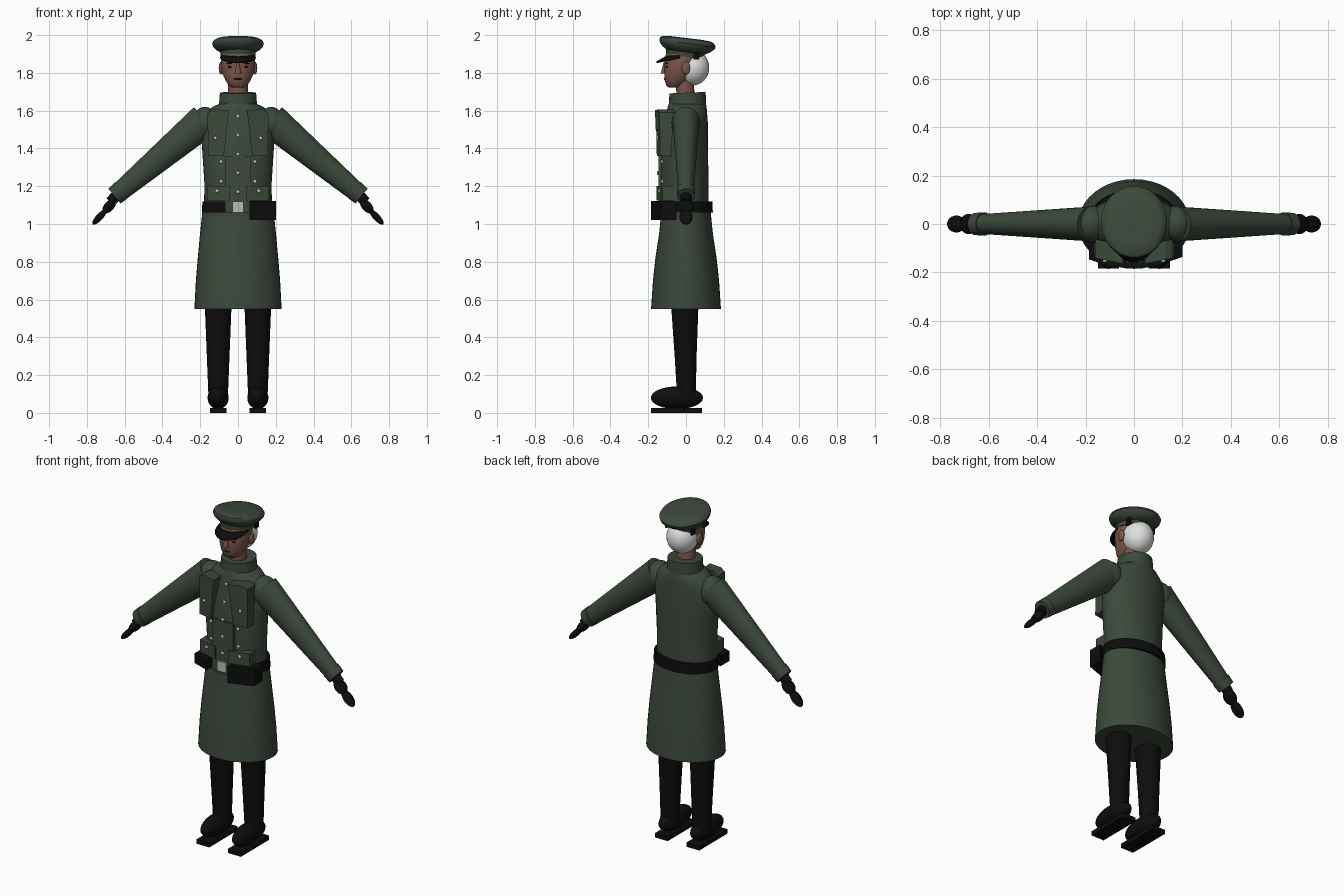
import bpy, bmesh, math
from mathutils import Vector, Matrix

old = bpy.data.objects.get("Cube")
if old:
    bpy.data.objects.remove(old, do_unlink=True)


def material(name, rgb, rough=0.8):
    m = bpy.data.materials.new(name)
    m.use_nodes = True
    m.diffuse_color = (*rgb, 1)
    bsdf = m.node_tree.nodes["Principled BSDF"]
    bsdf.inputs["Base Color"].default_value = (*rgb, 1)
    bsdf.inputs["Roughness"].default_value = rough
    return m


GREEN = material("coat green", (0.045, 0.066, 0.044))
BLACK = material("leather black", (0.004, 0.004, 0.004))
SKIN = material("skin", (0.2, 0.095, 0.068))
WHITE = material("white hair", (0.75, 0.75, 0.75))
SILVER = material("silver", (0.5, 0.5, 0.48))
DARK = material("face dark", (0.012, 0.012, 0.02))
SIDES = ((1, "left"), (-1, "right"))


def finish(name, bm, mat, angle=40):
    bmesh.ops.recalc_face_normals(bm, faces=bm.faces)
    mesh = bpy.data.meshes.new(name)
    bm.to_mesh(mesh)
    bm.free()
    mesh.materials.append(mat)
    mesh.polygons.foreach_set("use_smooth", [True] * len(mesh.polygons))
    mesh.set_sharp_from_angle(angle=math.radians(angle))
    ob = bpy.data.objects.new(name, mesh)
    bpy.context.collection.objects.link(ob)
    return ob


def loft(name, rings, mat, x=0, tilt=0, segs=40):
    """Stack of ellipses: (z, centre y, radius x, radius y)."""
    bm = bmesh.new()
    loops = []
    for z, cy, rx, ry in rings:
        loop = []
        for i in range(segs):
            a = math.tau * i / segs
            y = cy + ry * math.sin(a)
            loop.append(bm.verts.new((x + rx * math.cos(a), y, z - tilt * y)))
        loops.append(loop)
    for a, b in zip(loops, loops[1:]):
        for i in range(segs):
            j = (i + 1) % segs
            bm.faces.new((a[i], a[j], b[j], b[i]))
    bm.faces.new(loops[0])
    bm.faces.new(loops[-1])
    return finish(name, bm, mat)


def limb(name, p, q, r0, r1, mat, flat=1.0):
    """Tapered tube from p to q, flattened along y."""
    p, q = Vector(p), Vector(q)
    length = (q - p).length
    ob = loft(name, [(0, 0, r0, r0 * flat), (length, 0, r1, r1 * flat)], mat)
    side = Vector((0, 1, 0))
    d = (q - p).normalized()
    frame = Matrix((side.cross(d), side, d)).transposed().to_4x4()
    ob.data.transform(Matrix.Translation(p) @ frame)
    return ob


def ball(name, c, r, mat, turn=0.0):
    bm = bmesh.new()
    bmesh.ops.create_uvsphere(bm, u_segments=28, v_segments=16, radius=1)
    m = Matrix.Translation(c) @ Matrix.Rotation(turn, 4, "Y") @ Matrix.Diagonal((*r, 1))
    bmesh.ops.transform(bm, matrix=m, verts=bm.verts)
    return finish(name, bm, mat)


def prism(name, outline, y0, y1, mat, slant=0.0):
    """Front-facing plate from an x-z outline, swept back towards its outer edge."""
    bm = bmesh.new()
    inner = min(abs(x) for x, z in outline)
    sets = [[bm.verts.new((x, y + slant * (abs(x) - inner), z)) for x, z in outline]
            for y in (y0, y1)]
    bm.faces.new(sets[0])
    bm.faces.new(sets[1])
    for i in range(len(outline)):
        j = (i + 1) % len(outline)
        bm.faces.new((sets[0][i], sets[0][j], sets[1][j], sets[1][i]))
    return finish(name, bm, mat, 20)


def box(name, x0, x1, z0, z1, y0, y1, mat, slant=0.0):
    return prism(name, [(x0, z0), (x1, z0), (x1, z1), (x0, z1)], y0, y1, mat, slant)


# Coat
loft("coat_skirt", [(0.55, 0, 0.231, 0.185), (0.7, 0, 0.223, 0.175), (0.82, 0, 0.213, 0.162),
                    (0.95, 0, 0.201, 0.142), (1.07, 0, 0.188, 0.13)], GREEN)
loft("coat_body", [(1.04, -0.01, 0.183, 0.13), (1.2, -0.01, 0.177, 0.13),
                   (1.4, -0.012, 0.19, 0.128), (1.53, 0, 0.195, 0.116),
                   (1.585, 0.004, 0.175, 0.108), (1.62, 0.006, 0.135, 0.103),
                   (1.64, 0.006, 0.09, 0.096)], GREEN)
loft("collar", [(1.61, 0.008, 0.105, 0.1), (1.64, 0.008, 0.1, 0.098),
                (1.695, 0.008, 0.096, 0.096)], GREEN, tilt=-0.04)
box("coat_front_panel", -0.07, 0.07, 1.06, 1.36, -0.146, -0.08, GREEN)

# Belt with buckle and pouches
loft("belt", [(1.06, 0, 0.192, 0.142), (1.12, 0, 0.188, 0.14)], BLACK)
box("belt_buckle", -0.03, 0.03, 1.06, 1.12, -0.156, -0.13, SILVER)
box("large_pouch", 0.06, 0.2, 1.02, 1.122, -0.185, -0.1, BLACK, 0.35)
box("small_pouch", -0.185, -0.08, 1.06, 1.12, -0.183, -0.1, BLACK, 0.35)

# Buttons down the middle
for i in range(5):
    z = 1.57 - 0.1 * i
    y = -0.148 + 0.17 * max(0, z - 1.36)
    ball(f"middle_button_{i + 1}", (0, y, z), (0.01, 0.006, 0.01), SILVER)

for s, side in SIDES:
    # Pockets and their buttons
    prism(f"{side}_chest_pocket", [(s * 0.075, 1.36), (s * 0.16, 1.36), (s * 0.158, 1.59),
                                   (s * 0.13, 1.605), (s * 0.048, 1.6)],
          -0.16, -0.085, GREEN, 0.2)
    prism(f"{side}_chest_flap", [(s * 0.062, 1.5), (s * 0.162, 1.5), (s * 0.16, 1.59),
                                 (s * 0.13, 1.607), (s * 0.046, 1.602)],
          -0.164, -0.1, GREEN, 0.2)
    box(f"{side}_hip_pocket", s * 0.045, s * 0.165, 1.125, 1.2, -0.156, -0.08, GREEN, 0.25)
    for i, (x, y, z) in enumerate([(0.12, -0.152, 1.455), (0.09, -0.128, 1.33),
                                   (0.09, -0.125, 1.225), (0.11, -0.142, 1.175)]):
        ball(f"{side}_button_{i + 1}", (s * x, y, z), (0.01, 0.007, 0.01), SILVER)

    # Arm, glove and fingers
    ball(f"{side}_shoulder", (s * 0.175, 0, 1.535), (0.07, 0.076, 0.085), GREEN)
    limb(f"{side}_sleeve", (s * 0.175, 0, 1.55), (s * 0.63, 0, 1.167), 0.09, 0.051,
         GREEN, 0.8)
    limb(f"{side}_cuff", (s * 0.618, 0, 1.178), (s * 0.654, 0, 1.148), 0.054, 0.051,
         GREEN, 0.9)
    limb(f"{side}_wrist", (s * 0.64, 0, 1.155), (s * 0.675, 0, 1.117), 0.03, 0.028, BLACK)
    ball(f"{side}_palm", (s * 0.682, 0, 1.094), (0.026, 0.042, 0.046), BLACK, -s * 0.75)
    ball(f"{side}_fingers", (s * 0.733, 0, 1.037), (0.018, 0.035, 0.053), BLACK, -s * 0.75)

    # Leg and boot
    x = s * 0.105
    loft(f"{side}_leg", [(0.1, 0.002, 0.052, 0.05), (0.3, -0.002, 0.06, 0.058),
                         (0.6, -0.007, 0.072, 0.074)], BLACK, x=x)
    ball(f"{side}_heel", (x, 0.002, 0.085), (0.055, 0.055, 0.055), BLACK)
    ball(f"{side}_boot", (x, -0.048, 0.08), (0.056, 0.138, 0.06), BLACK)
    box(f"{side}_sole", x - 0.043, x + 0.043, 0, 0.025, -0.184, 0.085, BLACK)

    # Side features of the head
    ball(f"{side}_ear", (s * 0.09, 0, 1.825), (0.012, 0.022, 0.034), SKIN)
    ball(f"{side}_eye", (s * 0.038, -0.1, 1.832), (0.015, 0.008, 0.006), DARK)
    ball(f"{side}_eyebrow", (s * 0.04, -0.102, 1.852), (0.022, 0.008, 0.004), DARK, s * 0.2)
    box(f"{side}_cap_strap", s * 0.078, s * 0.092, 1.87, 1.91, 0.04, 0.07, BLACK)

# Head
loft("neck", [(1.66, 0, 0.052, 0.048), (1.78, -0.01, 0.052, 0.048)], SKIN)
loft("face", [(1.722, -0.065, 0.03, 0.025), (1.732, -0.058, 0.048, 0.045),
              (1.76, -0.045, 0.066, 0.068), (1.8, -0.028, 0.084, 0.087),
              (1.85, -0.022, 0.091, 0.092), (1.9, -0.015, 0.088, 0.092)], SKIN)
limb("nose", (0, -0.112, 1.855), (0, -0.118, 1.797), 0.007, 0.016, SKIN)
ball("mouth", (0, -0.108, 1.768), (0.024, 0.01, 0.006), DARK)
ball("hair", (0, 0.033, 1.828), (0.087, 0.09, 0.095), WHITE)

# Cap
loft("cap_band", [(1.885, -0.005, 0.091, 0.1), (1.93, -0.003, 0.096, 0.104)], GREEN, tilt=0.12)
loft("cap_crown", [(1.91, 0, 0.095, 0.103), (1.925, 0.004, 0.118, 0.126),
                   (1.942, 0.007, 0.133, 0.144), (1.958, 0.008, 0.137, 0.149),
                   (1.972, 0.006, 0.129, 0.143), (1.981, 0.004, 0.11, 0.128),
                   (1.985, 0.004, 0.07, 0.08)], GREEN, tilt=0.12)
bm = bmesh.new()
rows = []
for i in range(21):
    a = math.pi * i / 20
    c, w = math.cos(a), math.sin(a)
    rows.append((bm.verts.new((0.088 * c, -0.03 - 0.07 * w, 1.893)),
                 bm.verts.new((0.096 * c, -0.035 - 0.124 * w, 1.882 - 0.023 * w))))
for p, q in zip(rows, rows[1:]):
    bm.faces.new((p[0], p[1], q[1], q[0]))
visor = finish("cap_visor", bm, BLACK)
mod = visor.modifiers.new("thickness", "SOLIDIFY")
mod.thickness = 0.008
